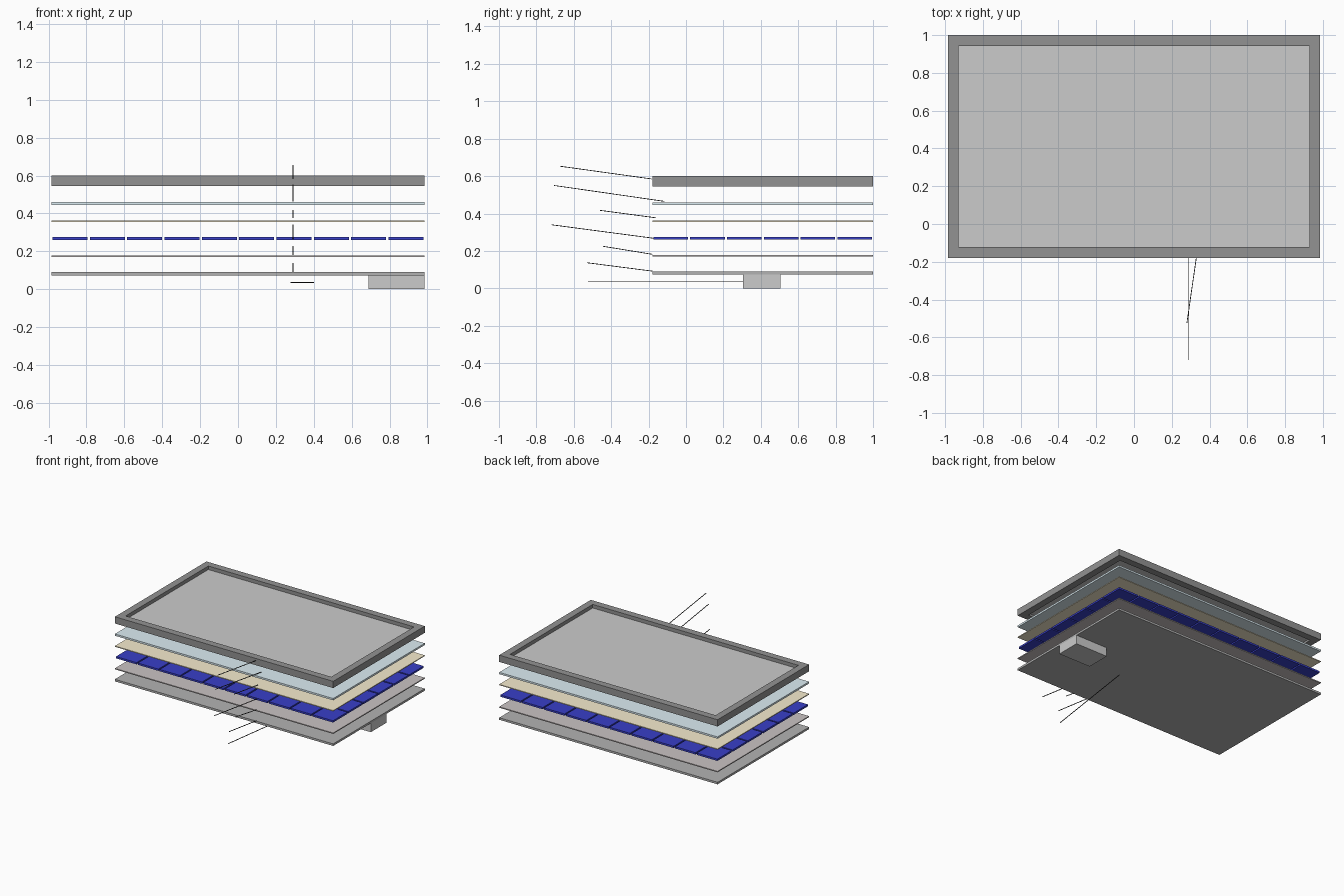
import bpy, bmesh
from mathutils import Vector, Matrix

if "Cube" in bpy.data.objects:
    bpy.data.objects.remove(bpy.data.objects["Cube"])

# Overall footprint of the laminated stack
X0, X1, Y0, Y1 = -0.985, 0.985, -0.18, 1.0


def material(name, rgb):
    m = bpy.data.materials.new(name)
    m.diffuse_color = (*rgb, 1.0)
    m.use_nodes = True
    m.node_tree.nodes["Principled BSDF"].inputs["Base Color"].default_value = m.diffuse_color
    return m


def add_box(bm, lo, hi):
    lo, hi = Vector(lo), Vector(hi)
    mat = Matrix.Translation((lo + hi) / 2) @ Matrix.Diagonal((*(hi - lo), 1))
    bmesh.ops.create_cube(bm, size=1, matrix=mat)


def finish(bm, name, mat=None):
    me = bpy.data.meshes.new(name)
    bm.to_mesh(me)
    bm.free()
    ob = bpy.data.objects.new(name, me)
    bpy.context.collection.objects.link(ob)
    if mat:
        me.materials.append(mat)
    return ob


def box(name, lo, hi, mat=None):
    bm = bmesh.new()
    add_box(bm, lo, hi)
    return finish(bm, name, mat)


dark = material("dark_frame", (0.29, 0.29, 0.29))
glass = material("glass_blue", (0.72, 0.85, 0.90))
tan = material("encapsulant_tan", (0.92, 0.84, 0.62))
taupe = material("encapsulant_taupe", (0.59, 0.55, 0.55))
navy = material("cell_navy", (0.04, 0.05, 0.58))
sheet = material("backsheet_grey", (0.45, 0.45, 0.45))
junction = material("junction_grey", (0.56, 0.56, 0.56))
black = material("leader_black", (0.05, 0.05, 0.05))

# Frame: rectangular ring with mitred corners
W, ZB, ZT = 0.057, 0.545, 0.60
bm = bmesh.new()
loops = []
for inset, z in ((0, ZB), (0, ZT), (W, ZT), (W, ZB)):
    a, b, c, d = X0 + inset, X1 - inset, Y0 + inset, Y1 - inset
    loops.append([bm.verts.new(p) for p in ((a, c, z), (b, c, z), (b, d, z), (a, d, z))])
for i in range(4):
    p, q = loops[i], loops[(i + 1) % 4]
    for j in range(4):
        k = (j + 1) % 4
        bm.faces.new((p[j], p[k], q[k], q[j]))
bmesh.ops.recalc_face_normals(bm, faces=bm.faces)
finish(bm, "frame", dark)

# Recessed panel held inside the frame
box("frame_panel", (X0 + W, Y0 + W, 0.562), (X1 - W, Y1 - W, 0.571))

# Full-size flat layers
for name, z0, z1, mat in (
    ("glass_layer", 0.445, 0.46, glass),
    ("upper_encapsulant", 0.355, 0.362, tan),
    ("lower_encapsulant", 0.171, 0.179, taupe),
    ("backsheet", 0.073, 0.09, sheet),
):
    box(name, (X0, Y0, z0), (X1, Y1, z1), mat)

# Solar cells: 10 x 6 separate tiles
NX, NY, GAP = 10, 6, 0.006
px, py = (X1 - X0) / NX, (Y1 - Y0) / NY
bm = bmesh.new()
for i in range(NX):
    for j in range(NY):
        x, y = X0 + i * px, Y0 + j * py
        add_box(bm, (x + GAP, y + GAP, 0.26), (x + px - GAP, y + py - GAP, 0.275))
finish(bm, "solar_cells", navy)

# Junction box under the backsheet
box("junction_box", (0.69, 0.305, 0.0), (X1, 0.505, 0.073), junction)

# Thin leader lines pointing to each layer
LEADERS = (
    ("frame", (0.29, -0.674, 0.653), (0.29, -0.185, 0.585)),
    ("glass", (0.29, -0.705, 0.55), (0.29, -0.115, 0.465)),
    ("upper_encapsulant", (0.29, -0.46, 0.417), (0.29, -0.16, 0.377)),
    ("cells", (0.29, -0.72, 0.34), (0.29, -0.13, 0.262)),
    ("lower_encapsulant", (0.29, -0.445, 0.225), (0.29, -0.18, 0.182)),
    ("backsheet", (0.29, -0.53, 0.137), (0.29, -0.18, 0.092)),
    ("junction_box", (0.28, -0.524, 0.035), (0.40, 0.305, 0.035)),
)
T = 0.004
for name, a, b in LEADERS:
    a, b = Vector(a), Vector(b)
    d = b - a
    mat = (Matrix.Translation((a + b) / 2) @ d.to_track_quat('Y', 'Z').to_matrix().to_4x4()
           @ Matrix.Diagonal((T, d.length, T, 1)))
    bm = bmesh.new()
    bmesh.ops.create_cube(bm, size=1, matrix=mat)
    finish(bm, "leader_line_" + name, black)
